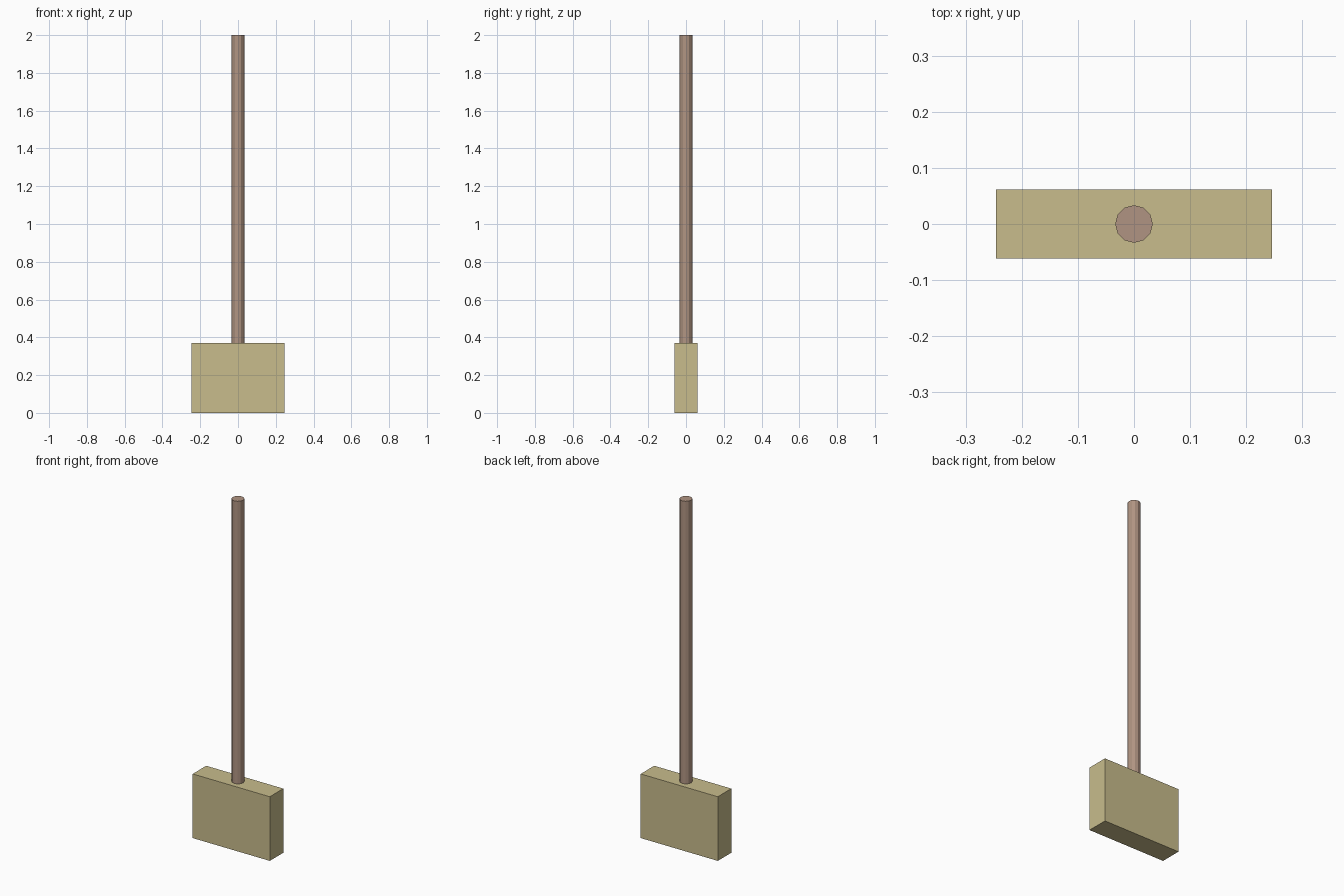
import bpy
import math

if "Cube" in bpy.data.objects:
    bpy.data.objects.remove(bpy.data.objects["Cube"])


def material(name, color):
    m = bpy.data.materials.new(name)
    m.diffuse_color = (*color, 1.0)
    m.use_nodes = True
    m.node_tree.nodes["Principled BSDF"].inputs["Base Color"].default_value = m.diffuse_color
    return m


def finish(name, mat):
    obj = bpy.context.object
    obj.name = name
    obj.data.materials.append(mat)
    return obj


HEAD_W, HEAD_D, HEAD_H = 0.492, 0.123, 0.37
TOTAL_H, HANDLE_R = 2.0, 0.0335

straw = material("straw", (0.578, 0.503, 0.262))
wood = material("brown wood", (0.434, 0.296, 0.223))

# Block head standing on the ground
bpy.ops.mesh.primitive_cube_add(size=1, location=(0, 0, HEAD_H / 2))
head = finish("head", straw)
head.scale = (HEAD_W, HEAD_D, HEAD_H)
bpy.ops.object.transform_apply(location=False, rotation=False, scale=True)

# Twelve-sided handle rising from the top of the head
length = TOTAL_H - HEAD_H
bpy.ops.mesh.primitive_cylinder_add(vertices=12, radius=HANDLE_R, depth=length,
                                    location=(0, 0, HEAD_H + length / 2))
handle = finish("handle", wood)
bpy.ops.object.shade_smooth_by_angle(angle=math.radians(20))
